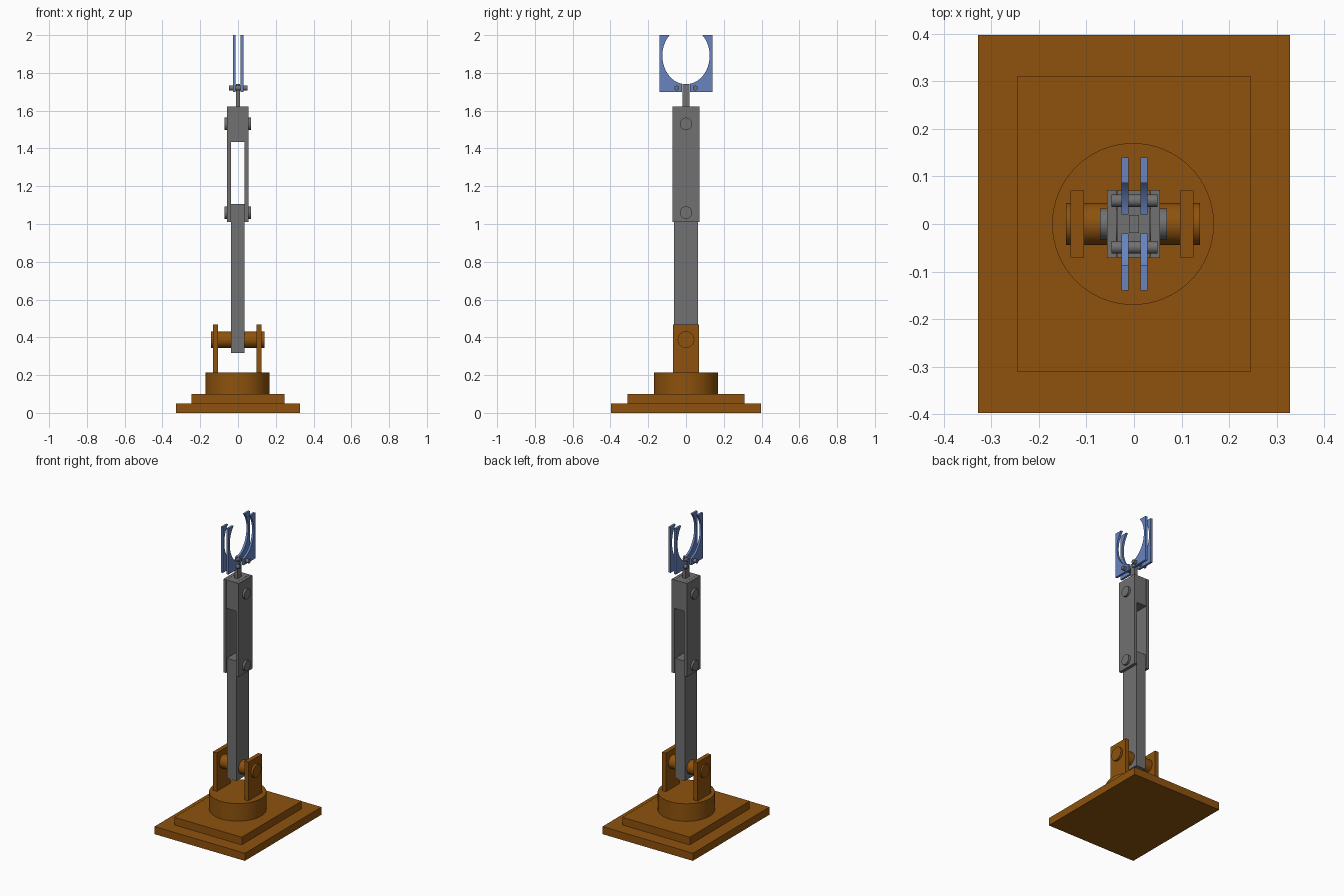
import bpy, bmesh, math
from mathutils import Matrix, Vector

if "Cube" in bpy.data.objects:
    bpy.data.objects.remove(bpy.data.objects["Cube"])


def material(name, rgb):
    m = bpy.data.materials.new(name)
    m.diffuse_color = (*rgb, 1)
    m.use_nodes = True
    m.node_tree.nodes["Principled BSDF"].inputs["Base Color"].default_value = m.diffuse_color
    return m


ORANGE = material("burnt orange", (0.27, 0.085, 0.004))
GRAY = material("steel gray", (0.165, 0.165, 0.165))
BLUE = material("gripper blue", (0.135, 0.23, 0.53))


def finish(bm, name, mat, smooth=False):
    bmesh.ops.recalc_face_normals(bm, faces=bm.faces)
    me = bpy.data.meshes.new(name)
    bm.to_mesh(me)
    bm.free()
    me.materials.append(mat)
    ob = bpy.data.objects.new(name, me)
    bpy.context.collection.objects.link(ob)
    if smooth:
        bpy.ops.object.select_all(action='DESELECT')
        ob.select_set(True)
        bpy.context.view_layer.objects.active = ob
        bpy.ops.object.shade_smooth_by_angle(angle=math.radians(35))
    return ob


def box(name, x, y, z, mat):
    bm = bmesh.new()
    lo, hi = Vector((x[0], y[0], z[0])), Vector((x[1], y[1], z[1]))
    mtx = Matrix.Translation((lo + hi) / 2) @ Matrix.Diagonal((*(hi - lo), 1))
    bmesh.ops.create_cube(bm, size=1, matrix=mtx)
    return finish(bm, name, mat)


def cylinder(name, center, r, length, mat, axis='Z', seg=48):
    bm = bmesh.new()
    mtx = Matrix.Translation(center)
    if axis == 'X':
        mtx = mtx @ Matrix.Rotation(math.pi / 2, 4, 'Y')
    bmesh.ops.create_cone(bm, cap_ends=True, segments=seg, radius1=r,
                          radius2=r, depth=length, matrix=mtx)
    return finish(bm, name, mat, True)


# Stepped base and turntable
box("base_plate", (-0.328, 0.328), (-0.397, 0.397), (0, 0.05), ORANGE)
box("base_step", (-0.245, 0.245), (-0.311, 0.311), (0.05, 0.1), ORANGE)
cylinder("turntable", (-0.002, 0, 0.157), 0.17, 0.116, ORANGE, seg=64)

# Shoulder brackets and pin
for side, x in (("left", -0.119), ("right", 0.111)):
    box("shoulder_bracket_" + side, (x - 0.014, x + 0.014), (-0.07, 0.07),
        (0.21, 0.468), ORANGE)
cylinder("shoulder_pin", (-0.002, 0, 0.388), 0.044, 0.282, ORANGE, 'X')

# Lower arm, forearm side plates, elbow and wrist pins
box("lower_arm", (-0.036, 0.034), (-0.063, 0.063), (0.318, 1.105), GRAY)
for side, x in (("left", -0.047), ("right", 0.045)):
    box("forearm_plate_" + side, (x - 0.01, x + 0.01), (-0.071, 0.071),
        (1.01, 1.622), GRAY)
cylinder("elbow_pin", (-0.001, 0, 1.06), 0.033, 0.14, GRAY, 'X')
cylinder("wrist_pin", (-0.001, 0, 1.53), 0.033, 0.14, GRAY, 'X')

# Wrist block and stem
box("wrist_block", (-0.036, 0.034), (-0.07, 0.07), (1.435, 1.622), GRAY)
box("wrist_stem", (-0.011, 0.011), (-0.019, 0.019), (1.62, 1.742), GRAY)

# Gripper jaws: a rectangle with an elliptical bite, open at the top
CZ, RY, RZ = 1.891, 0.125, 0.151
start = math.asin((2.0 - CZ) / RZ)
end = -math.acos(0.02 / RY)
arc = [(RY * math.cos(t), CZ + RZ * math.sin(t))
       for t in (start + (end - start) * i / 28 for i in range(29))]
profile = [(0.02, 1.70), (0.14, 1.70), (0.14, 2.0)] + arc
for side, x in (("left", -0.019), ("right", 0.021)):
    for end_name, s in (("front", -1), ("back", 1)):
        bm = bmesh.new()
        face = bm.faces.new([bm.verts.new((x - 0.007, s * y, z))
                             for y, z in profile])
        ext = bmesh.ops.extrude_face_region(bm, geom=[face])
        bmesh.ops.translate(bm, vec=(0.014, 0, 0), verts=[
            v for v in ext["geom"] if isinstance(v, bmesh.types.BMVert)])
        finish(bm, f"jaw_{end_name}_{side}", BLUE, True)

# Pins holding the jaws
for end_name, y in (("front", -0.049), ("back", 0.049)):
    cylinder("jaw_pin_" + end_name, (0.001, y, 1.72), 0.013, 0.096, GRAY,
             'X', 24)
